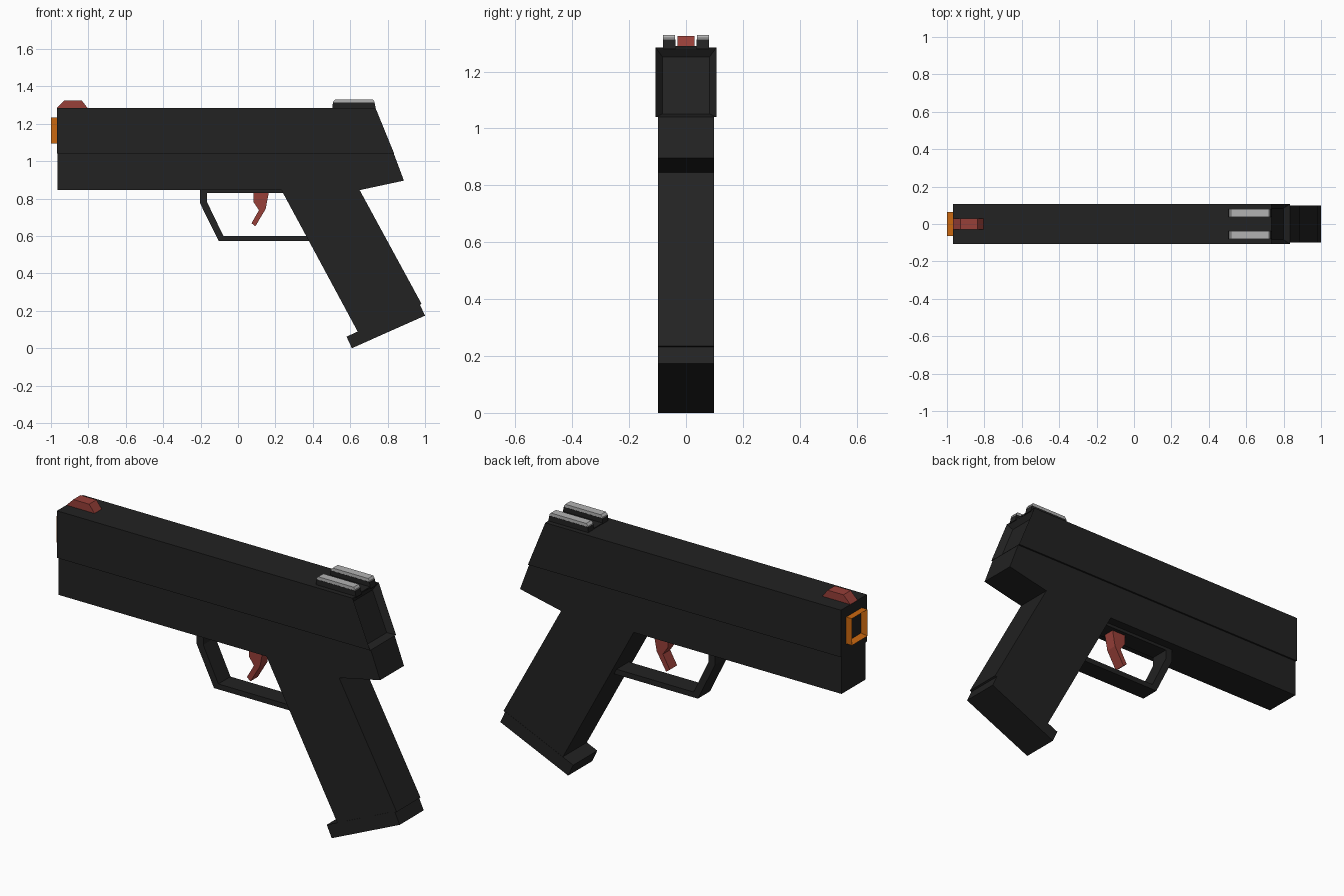
import bpy, bmesh
from mathutils import Vector

if "Cube" in bpy.data.objects:
    bpy.data.objects.remove(bpy.data.objects["Cube"])


def material(name, rgb):
    m = bpy.data.materials.new(name)
    m.diffuse_color = (*rgb, 1)
    m.use_nodes = True
    m.node_tree.nodes["Principled BSDF"].inputs["Base Color"].default_value = m.diffuse_color
    return m


DARK = material("dark_polymer", (0.016, 0.016, 0.016))
RED = material("red", (0.31, 0.05, 0.04))
ORANGE = material("orange", (0.6, 0.14, 0.005))
SILVER = material("silver", (0.45, 0.45, 0.45))


def extrude(name, profile, half, mat, y=0.0, inset=None):
    """Extrude an x/z profile across y; inset = (direction, border, depth) sinks one face."""
    bm = bmesh.new()
    face = bm.faces.new([bm.verts.new((x, y - half, z)) for x, z in profile])
    moved = bmesh.ops.extrude_face_region(bm, geom=[face])["geom"]
    bmesh.ops.translate(bm, vec=(0, 2 * half, 0),
                        verts=[v for v in moved if isinstance(v, bmesh.types.BMVert)])
    bmesh.ops.recalc_face_normals(bm, faces=bm.faces[:])
    if inset:
        direction, border, depth = inset
        target = max(bm.faces, key=lambda f: f.normal.dot(Vector(direction)))
        bmesh.ops.inset_region(bm, faces=[target], thickness=border, use_even_offset=True)
        bmesh.ops.translate(bm, vec=target.normal * -depth, verts=target.verts[:])
    mesh = bpy.data.meshes.new(name)
    bm.to_mesh(mesh)
    bm.free()
    mesh.materials.append(mat)
    ob = bpy.data.objects.new(name, mesh)
    bpy.context.collection.objects.link(ob)
    return ob


def rect(x0, x1, z0, z1):
    return [(x0, z0), (x1, z0), (x1, z1), (x0, z1)]


# Upper slide with recessed rear panel
extrude("slide", [(-0.967, 1.04), (0.835, 1.04), (0.735, 1.285), (-0.967, 1.285)],
        0.107, DARK, inset=((0.92, 0, 0.39), 0.024, 0.03))

# Lower frame and slanted grip
extrude("frame", [(-0.964, 0.845), (0.65, 0.845), (0.887, 0.896), (0.833, 1.04), (-0.964, 1.04)],
        0.098, DARK)
extrude("grip", [(0.232, 0.846), (0.642, 0.085), (0.982, 0.236), (0.65, 0.846)], 0.098, DARK)
extrude("magazine_base", [(0.58, 0.062), (0.609, 0.0), (1.0, 0.174), (0.971, 0.236)], 0.099, DARK)

# Trigger guard loop and trigger
extrude("trigger_guard",
        [(-0.203, 0.846), (-0.203, 0.775), (-0.103, 0.572), (0.40, 0.572), (0.385, 0.6),
         (-0.078, 0.6), (-0.165, 0.78), (-0.165, 0.829), (0.26, 0.829), (0.26, 0.846)],
        0.05, DARK)
extrude("trigger",
        [(0.083, 0.835), (0.084, 0.78), (0.112, 0.738), (0.072, 0.668), (0.093, 0.652),
         (0.148, 0.745), (0.165, 0.835)], 0.03, RED)

# Square muzzle ring with dark bore
extrude("muzzle", rect(-1.0, -0.96, 1.094, 1.233), 0.064, ORANGE,
        inset=((-1, 0, 0), 0.015, 0.032))
extrude("bore", rect(-0.972, -0.96, 1.107, 1.22), 0.051, DARK)

# Sights
extrude("front_sight", [(-0.967, 1.285), (-0.805, 1.285), (-0.836, 1.325), (-0.927, 1.325)],
        0.03, RED)
extrude("rear_sight_plate", rect(0.507, 0.733, 1.28, 1.289), 0.08, DARK)
for side, y in (("left", -0.0595), ("right", 0.0595)):
    extrude(f"rear_sight_{side}", [(0.505, 1.28), (0.737, 1.28), (0.73, 1.313), (0.507, 1.313)],
            0.022, DARK, y)
    extrude(f"rear_sight_cap_{side}",
            [(0.507, 1.312), (0.73, 1.312), (0.73, 1.318), (0.722, 1.329), (0.518, 1.329), (0.507, 1.318)],
            0.021, SILVER, y)
